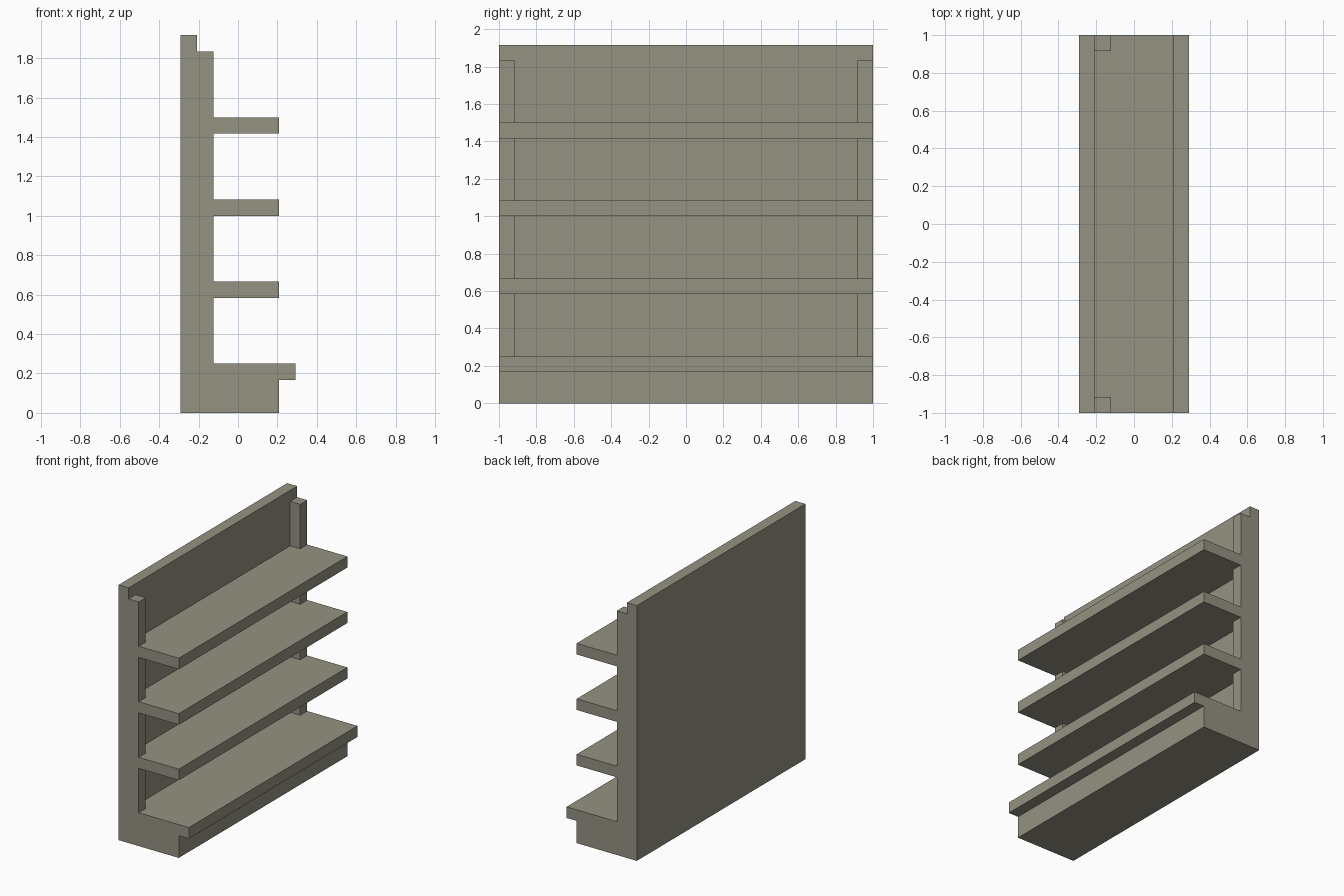
import bpy
import bmesh
from mathutils import Matrix, Vector

cube = bpy.data.objects.get("Cube")
if cube:
    bpy.data.objects.remove(cube, do_unlink=True)

U = 1 / 12             # board thickness
BACK = -3.5 * U        # rear plane of the unit
HALF = 1.0             # half of the shelf length

mat = bpy.data.materials.new("warm grey")
mat.use_nodes = True
colour = (0.30, 0.285, 0.223, 1)
mat.diffuse_color = colour
mat.node_tree.nodes["Principled BSDF"].inputs["Base Color"].default_value = colour


def box(name, x, y, z):
    """Box spanning the given (low, high) range on each axis."""
    lo, hi = Vector((x[0], y[0], z[0])), Vector((x[1], y[1], z[1]))
    bm = bmesh.new()
    bmesh.ops.create_cube(bm, size=1, matrix=Matrix.Translation((lo + hi) / 2)
                          @ Matrix.Diagonal((*(hi - lo), 1)))
    mesh = bpy.data.meshes.new(name)
    bm.to_mesh(mesh)
    bm.free()
    mesh.materials.append(mat)
    obj = bpy.data.objects.new(name, mesh)
    bpy.context.collection.objects.link(obj)
    return obj


full = (-HALF, HALF)
front_of_panel = BACK + U

# Back panel, plinth and the deeper bottom shelf
box("back_panel", (BACK, front_of_panel), full, (0, 23 * U))
box("plinth", (front_of_panel, 2.5 * U), full, (0, 2 * U))
box("bottom_shelf", (front_of_panel, 3.5 * U), full, (2 * U, 3 * U))

# Upper shelves
shelf_levels = [7 * U, 12 * U, 17 * U]
for i, z in enumerate(shelf_levels, 1):
    box(f"shelf_{i}", (front_of_panel, 2.5 * U), full, (z, z + U))

# Upright posts at both ends, fitted between the shelves
bottoms = [3 * U] + [z + U for z in shelf_levels]
tops = shelf_levels + [22 * U]
for side, y in (("right", (-HALF, -HALF + U)), ("left", (HALF - U, HALF))):
    for i, span in enumerate(zip(bottoms, tops), 1):
        box(f"{'near' if side == 'right' else 'far'}_post_{i}",
            (front_of_panel, front_of_panel + U), y, span)
